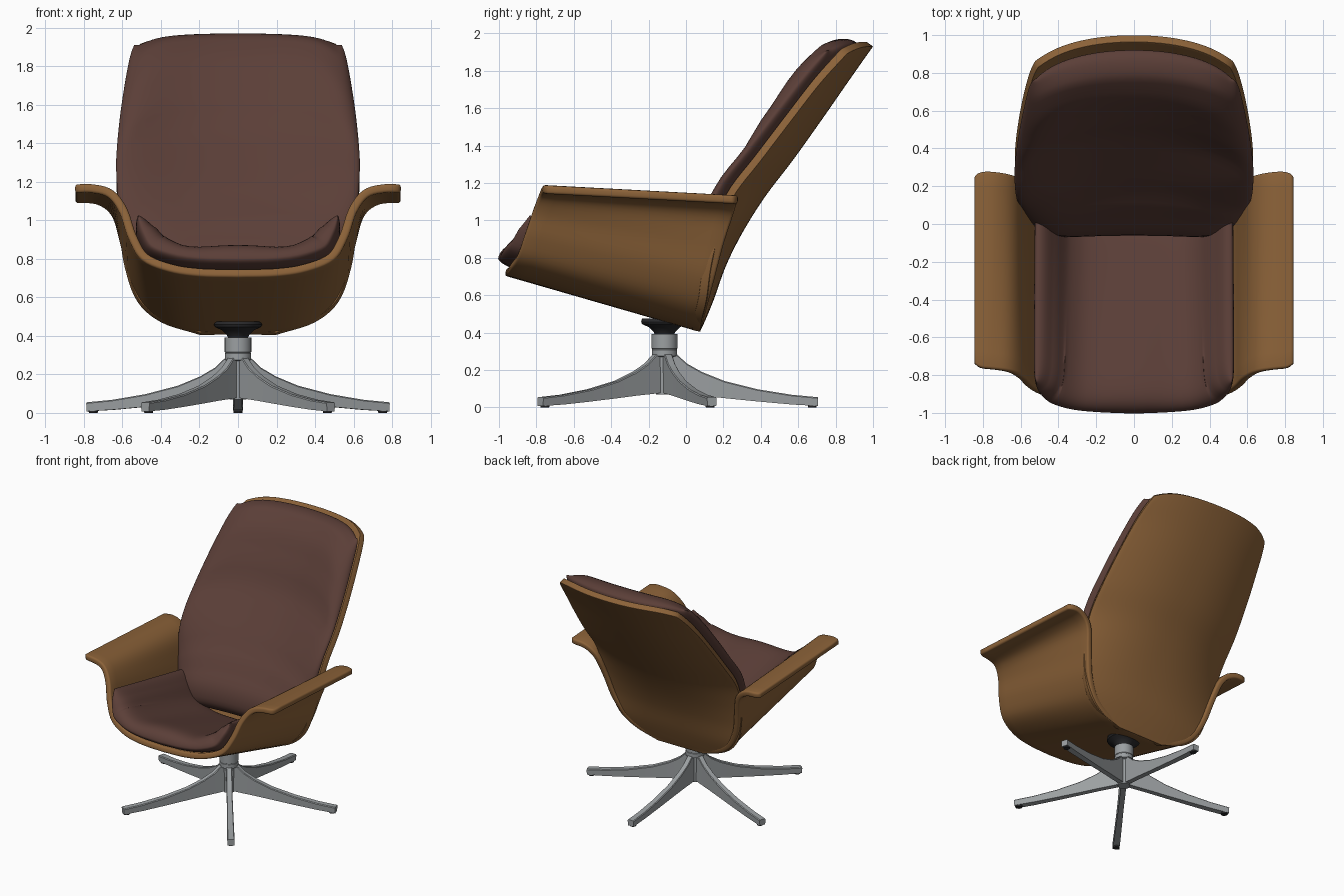
import bpy, bmesh, math
from mathutils import Vector

if "Cube" in bpy.data.objects:
    bpy.data.objects.remove(bpy.data.objects["Cube"])


def material(name, rgb):
    m = bpy.data.materials.new(name)
    m.diffuse_color = (*rgb, 1)
    m.use_nodes = True
    m.node_tree.nodes["Principled BSDF"].inputs["Base Color"].default_value = m.diffuse_color
    return m


WOOD = material("brown wood", (0.26, 0.122, 0.04))
LEATHER = material("dark leather", (0.105, 0.049, 0.039))
METAL = material("grey metal", (0.33, 0.35, 0.36))
BLACK = material("black plastic", (0.022, 0.022, 0.024))


def spline(rows, t):
    """Catmull-Rom through rows, t in 0..1 (linear beyond the ends)."""
    rows = [Vector(r) for r in rows]
    n = len(rows) - 1
    if t < 0:
        return rows[0] + (rows[1] - rows[0]) * t * n
    i = min(int(t * n), n - 1)
    f = min(t * n - i, 1)
    b, c = rows[i], rows[i + 1]
    a = rows[i - 1] if i else b * 2 - c
    d = rows[i + 2] if i + 2 <= n else c * 2 - b
    return 0.5 * (2 * b + (c - a) * f + (2 * a - 5 * b + 4 * c - d) * f * f
                  + (3 * b - a - 3 * c + d) * f ** 3)


def finish(name, bm, mat, angle=40):
    me = bpy.data.meshes.new(name)
    bm.to_mesh(me)
    bm.free()
    ob = bpy.data.objects.new(name, me)
    bpy.context.collection.objects.link(ob)
    me.materials.append(mat)
    bpy.ops.object.select_all(action='DESELECT')
    ob.select_set(True)
    bpy.context.view_layer.objects.active = ob
    bpy.ops.object.shade_smooth_by_angle(angle=math.radians(angle))
    return ob


def add_grid(bm, fn, us, vs, flip=False):
    g = [[bm.verts.new(fn(u, v)) for v in vs] for u in us]
    for i in range(len(us) - 1):
        for j in range(len(vs) - 1):
            q = [g[i][j], g[i + 1][j], g[i + 1][j + 1], g[i][j + 1]]
            bm.faces.new(q[::-1] if flip else q)


def shell(name, fn, nu, nv):
    """Bent plywood sheet with softened rim; fn takes u -1..1 and v 0..1."""
    bm = bmesh.new()
    add_grid(bm, fn, [2 * i / nu - 1 for i in range(nu + 1)], [j / nv for j in range(nv + 1)])
    ob = finish(name, bm, WOOD, 60)
    s = ob.modifiers.new("thickness", 'SOLIDIFY')
    s.thickness, s.offset = 0.045, 1
    b = ob.modifiers.new("soft rim", 'BEVEL')
    b.width, b.segments, b.limit_method, b.angle_limit = 0.014, 3, 'ANGLE', math.radians(50)


def cushion(name, fn, thick, n=40):
    """Padded sheet lying on the inner side of a shell surface."""
    e = 1e-3

    def normal(u, v):
        return (fn(u + e, v) - fn(u - e, v)).cross(fn(u, v + e) - fn(u, v - e)).normalized()

    def side(sign):
        def f(u, v):
            puff = (max(0, 1 - abs(u) ** 8) * max(0, 1 - abs(2 * v - 1) ** 9)) ** 0.5
            h = thick(u, v)
            edge = 0.04          # seam height above the shell
            off = edge + puff * (h - edge) if sign > 0 else edge * (1 - puff)
            return fn(u, v) + normal(u, v) * (0.045 + off)
        return f
    us = [math.sin(math.pi / 2 * (2 * i / n - 1)) for i in range(n + 1)]
    vs = [(1 + u) / 2 for u in us]
    bm = bmesh.new()
    add_grid(bm, side(1), us, vs)
    add_grid(bm, side(-1), us, vs, True)
    bmesh.ops.remove_doubles(bm, verts=bm.verts, dist=1e-4)
    finish(name, bm, LEATHER, 80)


# Seat shell: loft between the front and rear U profiles with flared arms
FRONT = [(0, -.97, .705), (.2, -.962, .71), (.36, -.945, .735), (.50, -.905, .795), (.57, -.865, .91),
         (.615, -.82, 1.04), (.675, -.785, 1.12), (.76, -.77, 1.143), (.845, -.765, 1.143)]
REAR = [(0, .07, .405), (.17, .072, .41), (.33, .085, .44), (.47, .11, .53), (.56, .15, .68),
        (.61, .20, .87), (.655, .25, 1.02), (.735, .272, 1.082), (.845, .28, 1.088)]


def seat_surface(u, v):
    v = .5 + (v - .5) * (1 - .05 * max(0, abs(u) * 10 - 9) ** 3)      # rounded arm corners
    p = spline(FRONT, abs(u)).lerp(spline(REAR, abs(u)), v)
    return Vector((math.copysign(p.x, u), p.y, p.z))


# Back shell rows from bottom to top: centre y, z, half width, forward wrap
BACK = [(.075, .405, .20, 0), (.105, .47, .40, .02), (.15, .58, .525, .04), (.215, .76, .59, .08),
        (.305, .94, .615, .125), (.425, 1.13, .63, .17), (.57, 1.32, .63, .17), (.72, 1.53, .61, .16),
        (.852, 1.72, .58, .145), (.943, 1.85, .545, .12), (1.0, 1.93, .50, .10)]


def back_surface(u, v):
    y, z, w, d = spline(BACK, v * (1 - 0.05 * min(abs(u), 1) ** 8))
    return Vector((w * u, y - d * abs(u) ** 2.2, z))


shell("seat_shell", seat_surface, 80, 12)
shell("back_shell", back_surface, 40, 48)

# Cushions: back padding from bottom to top
PAD = [.20, .19, .15, .115, .10, .095, .13, .145, .13, .09]


def padding(v):
    f = min(max(v, 0), 1) * (len(PAD) - 1)
    i = min(int(f), len(PAD) - 2)
    s = (f - i) ** 2 * (3 - 2 * (f - i))
    return PAD[i] * (1 - s) + PAD[i + 1] * s


cushion("back_cushion",
        lambda u, v: back_surface(u * (.97 + .09 * min(1, max(0, v) * 2.5)), .19 + .772 * v),
        lambda u, v: padding(v) + .04 * (1 - u * u))
cushion("seat_cushion", lambda u, v: seat_surface(u * .585, -.055 + 1.0 * v + .05 * abs(u) ** 6 * (1 - v)),
        lambda u, v: .137 + .012 * math.cos(3 * math.pi * u) * (1 - v))

# Swivel base
HUB_Y = -0.115


def lathe(name, profile, mat, cx=0, cy=HUB_Y, n=32):
    bm = bmesh.new()
    rings = [[bm.verts.new((cx + r * math.cos(2 * math.pi * k / n), cy + r * math.sin(2 * math.pi * k / n), z))
              for k in range(n)] for r, z in profile]
    for a, b in zip(rings, rings[1:]):
        for k in range(n):
            bm.faces.new((a[k], a[(k + 1) % n], b[(k + 1) % n], b[k]))
    bm.faces.new(rings[0][::-1])
    bm.faces.new(rings[-1])
    finish(name, bm, mat, 35)


lathe("hub_column", [(.045, .07), (.05, .27), (.068, .275), (.068, .308), (.066, .31), (.066, .314),
                     (.069, .316), (.069, .392)], METAL)
lathe("swivel_mount", [(.05, .385), (.058, .405), (.085, .43), (.12, .446), (.125, .458), (.12, .475)], BLACK)

# Five tapered legs: radius, bottom z, top z, half width
LEG = [(.02, .08, .30, .022), (.065, .075, .285, .022), (.12, .07, .235, .022), (.2, .063, .19, .022),
       (.32, .05, .142, .022), (.5, .032, .097, .024), (.68, .016, .068, .026), (.82, .008, .055, .027)]
for k in range(5):
    a = math.pi / 2 + k * 2 * math.pi / 5
    out, across = Vector((math.cos(a), math.sin(a), 0)), Vector((-math.sin(a), math.cos(a), 0))
    hub = Vector((0, HUB_Y, 0))
    bm = bmesh.new()
    loops = []
    for r, lo, hi, w in LEG:
        ring = [(-w * .9, lo), (w * .9, lo), (w, hi - .006), (w * .8, hi), (-w * .8, hi), (-w, hi - .006)]
        loops.append([bm.verts.new(hub + out * r + across * x + Vector((0, 0, z))) for x, z in ring])
    for p, q in zip(loops, loops[1:]):
        for i in range(6):
            bm.faces.new((p[i], p[(i + 1) % 6], q[(i + 1) % 6], q[i]))
    bm.faces.new(loops[0])
    bm.faces.new(loops[-1])
    bmesh.ops.recalc_face_normals(bm, faces=bm.faces)
    finish("leg_%d" % (k + 1), bm, METAL, 30)
    foot = hub + out * .79
    lathe("foot_%d" % (k + 1), [(.022, 0), (.024, .004), (.024, .02)], BLACK, foot.x, foot.y, 16)
